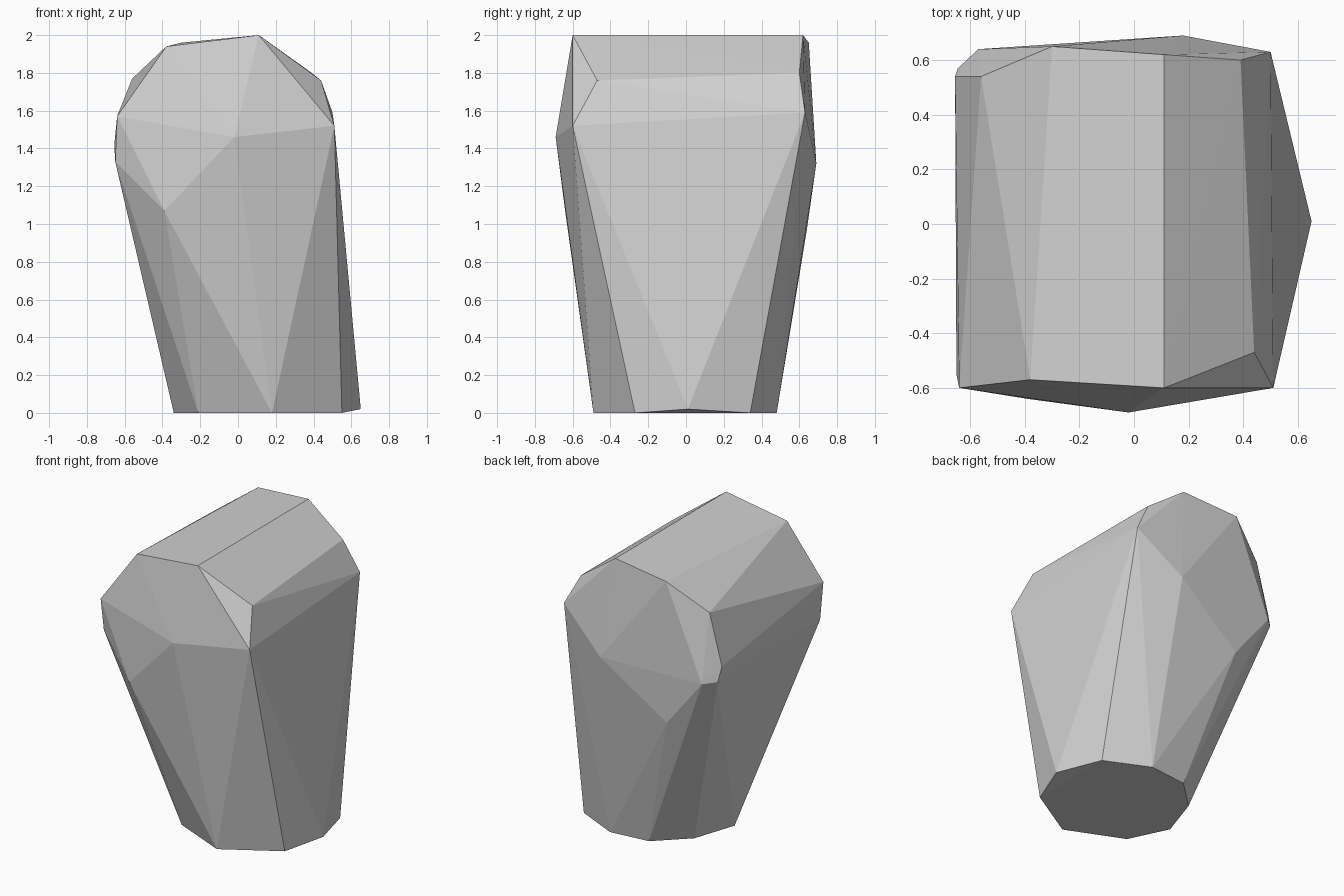
import bpy
import bmesh

default_cube = bpy.data.objects.get("Cube")
if default_cube:
    bpy.data.objects.remove(default_cube, do_unlink=True)


def make_material(name, level):
    """One flat neutral colour, shown in the viewport and in renders."""
    material = bpy.data.materials.new(name)
    material.use_nodes = True
    colour = (level, level, level, 1)
    material.diffuse_color = colour
    shader = next(n for n in material.node_tree.nodes if n.type == "BSDF_PRINCIPLED")
    shader.inputs["Base Color"].default_value = colour
    return material


def make_faceted_stone(name, outlines, material):
    """Wrap the outlines in one convex flat-faced shell."""
    shell = bmesh.new()
    for outline in outlines:
        for corner in outline:
            shell.verts.new(corner)
    result = bmesh.ops.convex_hull(shell, input=shell.verts[:])
    # Remove any corner that did not end up on the shell
    loose = {item for item in result["geom_interior"] + result["geom_unused"]
             if isinstance(item, bmesh.types.BMVert)}
    if loose:
        bmesh.ops.delete(shell, geom=list(loose), context="VERTS")
    bmesh.ops.recalc_face_normals(shell, faces=shell.faces[:])
    for face in shell.faces:
        face.smooth = False
    mesh = bpy.data.meshes.new(name)
    shell.to_mesh(mesh)
    shell.free()
    mesh.materials.append(material)
    stone = bpy.data.objects.new(name, mesh)
    bpy.context.collection.objects.link(stone)
    return stone


# Narrow footprint, anticlockwise from the front
footprint = [(.18, -.49), (.55, -.27), (.55, .34), (.25, .48),
             (-.03, .45), (-.24, .25), (-.34, -.05), (-.21, -.32)]
base = [(x, y, 0) for x, y in footprint] + [(.65, .01, .02)]

# Front arch, from its left shoulder over the crest to the right
front_arch = [(.51, -.6, 1.52), (.44, -.47, 1.76), (.11, -.6, 2),
              (-.38, -.57, 1.94), (-.64, -.6, 1.57), (-.65, -.55, 1.33)]
front_bulge = [(-.02, -.69, 1.46), (-.39, -.64, 1.07)]

# Back arch in the same order
back_arch = [(.5, .63, 1.59), (.39, .6, 1.8), (.11, .62, 2),
             (-.3, .65, 1.96), (-.56, .54, 1.77), (-.655, .54, 1.42),
             (-.645, .57, 1.32), (-.57, .64, 1.31)]
back_bulge = [(.18, .69, 1.32), (-.3, .64, .97)]

grey = make_material("stone grey", .64)
make_faceted_stone("leaning_stone",
                   [base, front_arch, front_bulge, back_arch, back_bulge], grey)
